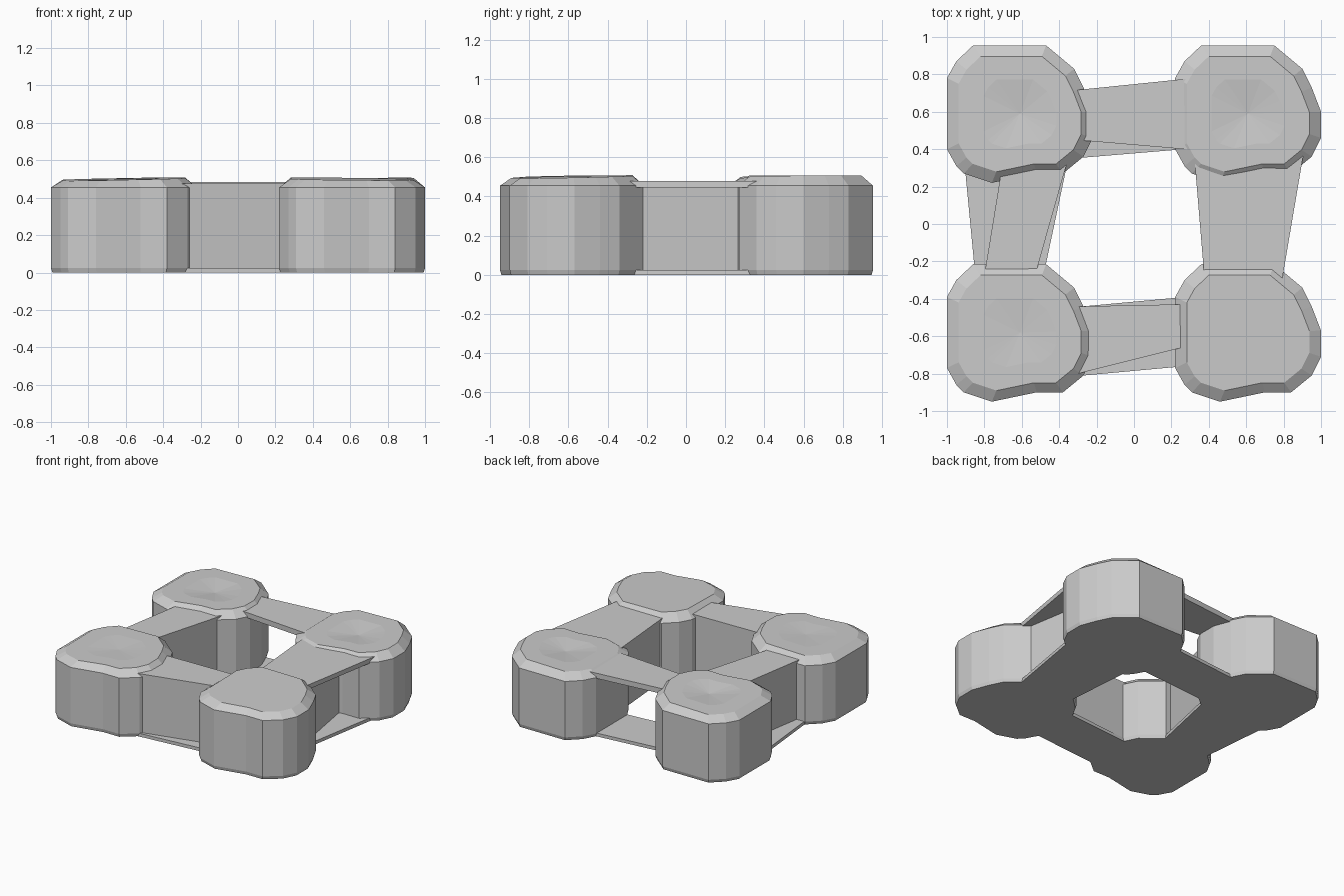
import bpy, bmesh
from mathutils import Vector

if "Cube" in bpy.data.objects:
    bpy.data.objects.remove(bpy.data.objects["Cube"])

# Plan outline shared by all four corner posts (drawn at the front right corner)
OUTLINE = [(.22, -.77), (.27, -.86), (.31, -.90), (.46, -.95), (.70, -.90),
           (.84, -.90), (.95, -.81), (1.0, -.71), (1.0, -.57), (.95, -.44),
           (.90, -.34), (.75, -.215), (.36, -.215), (.27, -.30), (.22, -.39)]
CENTRE = Vector((.61, -.58))


def finish(bm, name):
    bmesh.ops.recalc_face_normals(bm, faces=bm.faces)
    me = bpy.data.meshes.new(name)
    bm.to_mesh(me)
    bm.free()
    ob = bpy.data.objects.new(name, me)
    bpy.context.collection.objects.link(ob)
    return ob


def post(name, dx, dy, crown, dish):
    """Low-poly post: straight sides, sloped rim, slightly dished top."""
    bm = bmesh.new()
    rings = []
    for scale, z, lift in ((.98, 0, 0), (1, .025, 0), (1, .455, 0),
                           (.84, .488, .25), (.50, .488, 1)):
        ring = []
        for i, p in enumerate(OUTLINE):
            q = CENTRE + (Vector(p) - CENTRE) * scale
            # crown peaks toward one side of the top
            side = (q - CENTRE).dot(Vector(crown))
            h = z + (.012 + side * .04 if lift else 0)
            ring.append(bm.verts.new((q.x + dx, q.y + dy, h)))
        rings.append(ring)
    n = len(OUTLINE)
    for a, b in zip(rings, rings[1:]):
        for i in range(n):
            j = (i + 1) % n
            bm.faces.new((a[i], a[j], b[j], b[i]))
    bm.faces.new(rings[0])
    c = bm.verts.new((CENTRE.x + dx, CENTRE.y + dy, .50 - dish))
    for i in range(n):
        bm.faces.new((rings[-1][i], rings[-1][(i + 1) % n], c))
    return finish(bm, name)


def prism(name, a0, a1, b0, b1, z0, z1, grow=.22):
    """Bar between outer edge a0-a1 and inner edge b0-b1, ends sunk in the posts."""
    a0, a1, b0, b1 = map(Vector, (a0, a1, b0, b1))
    da, db = (a1 - a0) * grow, (b1 - b0) * grow
    quad = (a0 - da, a1 + da, b1 + db, b0 - db)
    bm = bmesh.new()
    lo = [bm.verts.new((p.x, p.y, z0)) for p in quad]
    hi = [bm.verts.new((p.x, p.y, z1)) for p in quad]
    bm.faces.new(lo)
    bm.faces.new(hi)
    for i in range(4):
        j = (i + 1) % 4
        bm.faces.new((lo[i], lo[j], hi[j], hi[i]))
    return finish(bm, name)


# Corner posts
post("front_right_post", 0, 0, (-.3, .5), 0)
post("front_left_post", -1.22, 0, (.5, .4), .01)
post("back_right_post", 0, 1.17, (.5, .3), .02)
post("back_left_post", -1.22, 1.17, (.5, -.2), .02)

# Bottom slabs joining the posts
prism("front_base_slab", (-.27, -.81), (.22, -.765), (-.27, -.44), (.22, -.395), 0, .025)
prism("back_base_slab", (-.27, .72), (.22, .77), (-.27, .355), (.27, .40), 0, .025)
prism("left_base_slab", (-.90, .26), (-.855, -.21), (-.37, .26), (-.47, -.21), 0, .025)
prism("right_base_slab", (.89, .28), (.80, -.25), (.33, .27), (.37, -.21), 0, .025)

# Recessed walls with their tops; the back side stays open
prism("front_wall", (-.26, -.79), (.22, -.67), (-.27, -.44), (.22, -.43), .01, .475)
prism("left_wall", (-.71, .28), (-.79, -.21), (-.38, .25), (-.51, -.21), .01, .475)
prism("right_wall", (.67, .28), (.76, -.25), (.33, .27), (.37, -.21), .01, .475)

# Top slabs
prism("back_top_slab", (-.27, .72), (.22, .77), (-.20, .44), (.27, .40), .445, .485)
prism("right_top_slab", (.89, .28), (.80, -.25), (.33, .27), (.37, -.21), .445, .48)
